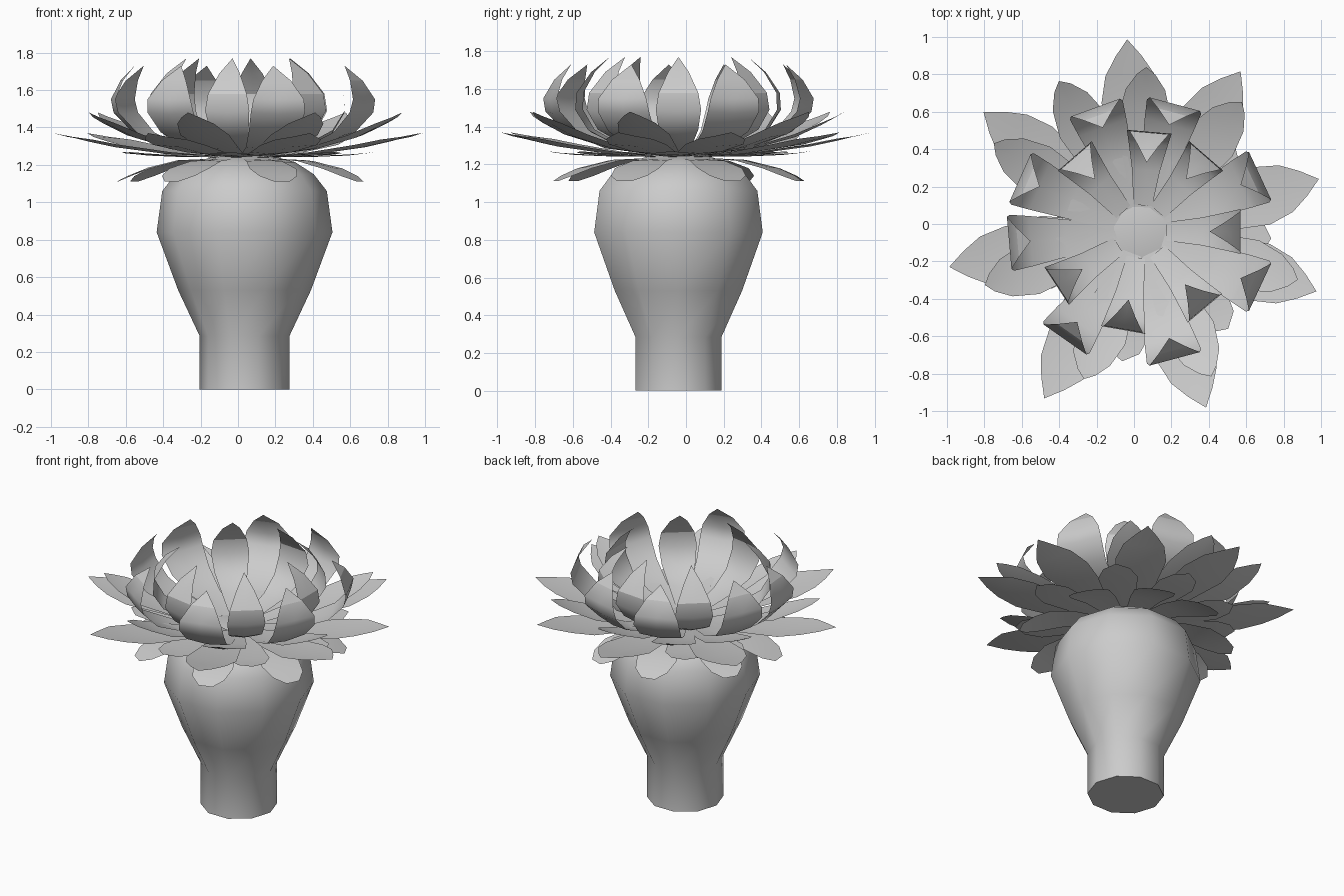
import bpy, bmesh, math

if "Cube" in bpy.data.objects:
    bpy.data.objects.remove(bpy.data.objects["Cube"])

CX, CY = 0.035, -0.04   # axis of the vase and flower


def make_object(name, bm, angle=60):
    me = bpy.data.meshes.new(name)
    bm.to_mesh(me)
    bm.free()
    ob = bpy.data.objects.new(name, me)
    ob.location = (CX, CY, 0)
    bpy.context.collection.objects.link(ob)
    bpy.ops.object.select_all(action='DESELECT')
    ob.select_set(True)
    bpy.context.view_layer.objects.active = ob
    bpy.ops.object.shade_smooth_by_angle(angle=math.radians(angle))
    return ob


def lathe(name, profile, sides):
    bm = bmesh.new()
    rings = [[bm.verts.new((r * math.cos(2 * math.pi * i / sides),
                            r * math.sin(2 * math.pi * i / sides), z))
              for i in range(sides)] for r, z in profile]
    for a, b in zip(rings, rings[1:]):
        for i in range(sides):
            j = (i + 1) % sides
            bm.faces.new((a[i], a[j], b[j], b[i]))
    bm.faces.new(rings[0][::-1])
    bm.faces.new(rings[-1])
    return make_object(name, bm, 50)


def petal_ring(name, rows, petals):
    """rows: (radius, height, half width, edge lift); petals: (angle, length scale)."""
    bm = bmesh.new()
    for deg, scale in petals:
        a = math.radians(deg)
        ca, sa = math.cos(a), math.sin(a)

        def vert(r, t, z):
            return bm.verts.new((r * ca - t * sa, r * sa + t * ca, z))
        prev = None
        for r, z, w, lift in rows:
            r *= scale
            if w == 0:
                cur = [vert(r, 0, z)]
            else:
                cur = [vert(r, -w, z + lift), vert(r, 0, z), vert(r, w, z + lift)]
            if prev:
                for k in range(2):
                    if len(cur) == 1:
                        bm.faces.new((prev[k], cur[0], prev[k + 1]))
                    else:
                        bm.faces.new((prev[k], cur[k], cur[k + 1], prev[k + 1]))
            prev = cur
    bmesh.ops.reverse_faces(bm, faces=bm.faces[:])
    # face normals towards the upper / inner side
    for f in bm.faces:
        f.normal_update()
        c = f.calc_center_median()
        inward = -(f.normal.x * c.x + f.normal.y * c.y)
        if f.normal.z + inward < 0:
            f.normal_flip()
    return make_object(name, bm, 80)


def even(angles):
    return [(a, 1.0) for a in angles]


# vase-like bulb
lathe("bulb_body", [(0.24, 0), (0.24, 0.285), (0.355, 0.53), (0.47, 0.84), (0.44, 1.06),
                    (0.37, 1.15), (0.27, 1.215), (0.14, 1.25)], 10)

# inner upright petals
petal_ring("inner_cup_petals",
           [(0.14, 1.26, 0.05, 0), (0.33, 1.30, 0.075, 0.01), (0.47, 1.37, 0.105, 0.015),
            (0.535, 1.48, 0.12, 0.01), (0.53, 1.58, 0.105, 0), (0.46, 1.69, 0.055, 0),
            (0.37, 1.77, 0, 0)],
           even([85, 49, 0, -50, -100, -147, 131]))

# outer upright petals
petal_ring("outer_cup_petals",
           [(0.14, 1.255, 0.055, 0), (0.40, 1.285, 0.10, 0.01), (0.59, 1.36, 0.135, 0.015),
            (0.69, 1.47, 0.15, 0.01), (0.705, 1.55, 0.14, 0), (0.66, 1.65, 0.08, 0),
            (0.59, 1.73, 0, 0)],
           even([25, 75, 110, 156, 185, 235, 285, 335]))

# raised spreading petals
petal_ring("raised_petals",
           [(0.13, 1.25, 0.05, 0), (0.40, 1.285, 0.11, 0.01), (0.62, 1.345, 0.14, 0.015),
            (0.76, 1.41, 0.105, 0.01), (0.84, 1.455, 0.05, 0), (0.88, 1.48, 0, 0)],
           [(199, 1), (249, .96), (296, .98), (343, 1), (52, 1), (88, 1), (118.5, 1.04), (149, 1.04)])

# long widest petals
petal_ring("long_petals",
           [(0.12, 1.245, 0.05, 0), (0.42, 1.258, 0.12, 0.01), (0.70, 1.295, 0.16, 0.012),
            (0.84, 1.325, 0.13, 0.01), (0.94, 1.35, 0.07, 0), (1.03, 1.37, 0, 0)],
           [(94, 1), (58, .98), (16.4, .965), (-18.8, .965), (-69.6, .975),
            (-120, 1), (-169.5, 1.01), (142.7, 1.025)])

# short flat petals
petal_ring("flat_petals",
           [(0.12, 1.24, 0.05, 0), (0.38, 1.243, 0.10, 0.005), (0.55, 1.25, 0.125, 0.005),
            (0.65, 1.262, 0.085, 0), (0.70, 1.27, 0, 0)],
           even([200, 262, 312, 357, 45, 85, 125, 152]))

# drooping lowest petals
petal_ring("drooping_petals",
           [(0.12, 1.235, 0.05, 0), (0.36, 1.225, 0.10, -0.005), (0.52, 1.185, 0.13, -0.005),
            (0.62, 1.14, 0.105, 0), (0.68, 1.112, 0.045, 0)],
           even([25, 70, 105, 150, 185, 235, 287, 335]))
